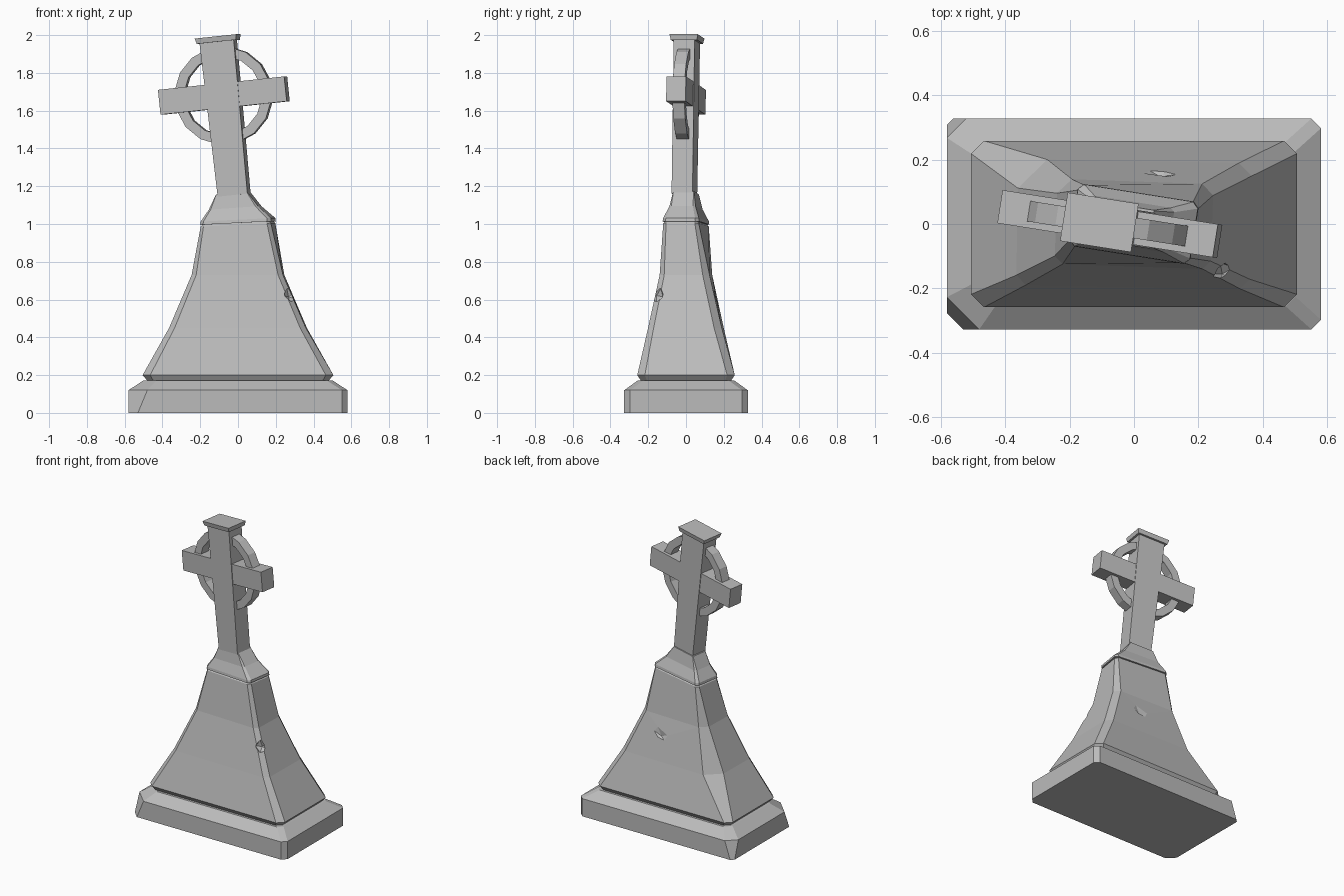
import bpy, bmesh, math
from mathutils import Matrix, Vector

cube = bpy.data.objects.get("Cube")
if cube:
    bpy.data.objects.remove(cube, do_unlink=True)

stone = bpy.data.materials.new("grey stone")
stone.use_nodes = True
GREY = (0.5, 0.5, 0.5, 1)
stone.diffuse_color = GREY
stone.node_tree.nodes["Principled BSDF"].inputs["Base Color"].default_value = GREY


def finish(name, bm, matrix=Matrix()):
    bmesh.ops.recalc_face_normals(bm, faces=bm.faces)
    mesh = bpy.data.meshes.new(name)
    bm.to_mesh(mesh)
    bm.free()
    mesh.transform(matrix)
    mesh.materials.append(stone)
    obj = bpy.data.objects.new(name, mesh)
    bpy.context.collection.objects.link(obj)
    return obj


def ring(z, hx, hy, cut, twist=0, cx=0, tilt=0):
    """Rectangle with cut corners; cut may differ per corner (+x+y, -x+y, -x-y, +x-y)."""
    cuts = cut if isinstance(cut, tuple) else (cut,) * 4
    points = []
    for i, (sx, sy) in enumerate(((1, 1), (-1, 1), (-1, -1), (1, -1))):
        c = cuts[i]
        pair = [(sx * hx, sy * (hy - c)), (sx * (hx - c), sy * hy)]
        points += pair if sx * sy > 0 else pair[::-1]
    turn = Matrix.Rotation(math.radians(twist), 3, 'Z')
    return [turn @ Vector((x, y, z + tilt * x)) + Vector((cx, 0, 0)) for x, y in points]


def loft(name, rings, matrix=Matrix()):
    bm = bmesh.new()
    loops = [[bm.verts.new(p) for p in ring(*r)] for r in rings]
    for a, b in zip(loops, loops[1:]):
        for i in range(len(a)):
            j = (i + 1) % len(a)
            bm.faces.new((a[i], a[j], b[j], b[i]))
    bm.faces.new(loops[0][::-1])
    bm.faces.new(loops[-1])
    return finish(name, bm, matrix)


def block(name, bottom, top, z0, z1, matrix):
    """Tapered box between two half-size pairs."""
    bm = bmesh.new()
    bmesh.ops.create_cube(bm, size=2)
    for v in bm.verts:
        hx, hy = top if v.co.z > 0 else bottom
        v.co = (v.co.x * hx, v.co.y * hy, z1 if v.co.z > 0 else z0)
    return finish(name, bm, matrix)


def carve(target, centre, size, turn):
    """Chip a faceted hollow out of the target."""
    bm = bmesh.new()
    bmesh.ops.create_icosphere(bm, subdivisions=1, radius=1)
    matrix = (Matrix.Translation(centre) @ Matrix.Rotation(math.radians(turn), 4, 'Y')
              @ Matrix.Diagonal((*size, 1)))
    cutter = finish("chip_cutter", bm, matrix)
    cutter.hide_render = True
    mod = target.modifiers.new("chip", 'BOOLEAN')
    mod.operation, mod.solver, mod.object = 'DIFFERENCE', 'EXACT', cutter
    bpy.context.view_layer.objects.active = target
    bpy.ops.object.modifier_apply(modifier=mod.name)
    bpy.data.objects.remove(cutter, do_unlink=True)


# Plinth slab with one broken corner
loft("plinth", [
    (0, 0.58, 0.327, (0.03, 0.02, 0.05, 0.03)),
    (0.12, 0.58, 0.327, (0.03, 0.06, 0.1, 0.03)),
    (0.172, 0.5, 0.255, (0.03, 0.04, 0.07, 0.03)),
])

# Curved, slightly twisted pedestal with chips
pedestal = loft("pedestal", [
    (0.165, 0.475, 0.235, 0.03),
    (0.2, 0.505, 0.258, 0.04),
    (0.45, 0.362, 0.195, (0.04, 0.09, 0.03, 0.03), -1),
    (0.73, 0.242, 0.132, (0.035, 0.045, 0.025, 0.025), -2),
    (0.995, 0.188, 0.095, 0.018, -9, 0, 0.05),
    (1.01, 0.175, 0.082, 0.015, -9, 0, 0.05),
])
carve(pedestal, (0.285, -0.155, 0.63), (0.045, 0.04, 0.045), 15)
carve(pedestal, (0.1, 0.185, 0.64), (0.12, 0.045, 0.06), -25)

# Flared neck between pedestal and cross
loft("neck", [
    (1.005, 0.19, 0.098, 0.018, -9, 0, 0.05),
    (1.022, 0.188, 0.096, 0.018, -9, 0, 0.05),
    (1.085, 0.132, 0.07, 0.012, -9, -0.015, 0.07),
    (1.165, 0.082, 0.056, 0.002, -9, -0.027, 0.1),
])

# Leaning cross, built about its crossing point
lean = (Matrix.Translation((-0.075, 0, 1.68))
        @ Matrix.Rotation(math.radians(-9), 4, 'Z')
        @ Matrix.Rotation(math.radians(-6), 4, 'Y'))
block("cross_shaft", (0.08, 0.056), (0.092, 0.056), -0.53, 0.288, lean)
block("cross_cap", (0.105, 0.07), (0.112, 0.076), 0.286, 0.315, lean)
block("cross_arms", (0.34, 0.052), (0.34, 0.052), -0.066, 0.066, lean)

# Faceted ring behind the arms
bm = bmesh.new()
SIDES = 16
loops = []
for i in range(SIDES):
    a = 2 * math.pi * (i + 0.5) / SIDES
    loops.append([bm.verts.new((r * math.cos(a), y, r * math.sin(a)))
                  for r, y in ((0.26, -0.032), (0.26, 0.032), (0.208, 0.032), (0.208, -0.032))])
for i, a in enumerate(loops):
    b = loops[(i + 1) % SIDES]
    for k in range(4):
        bm.faces.new((a[k], a[k - 1], b[k - 1], b[k]))
finish("cross_ring", bm, lean)
